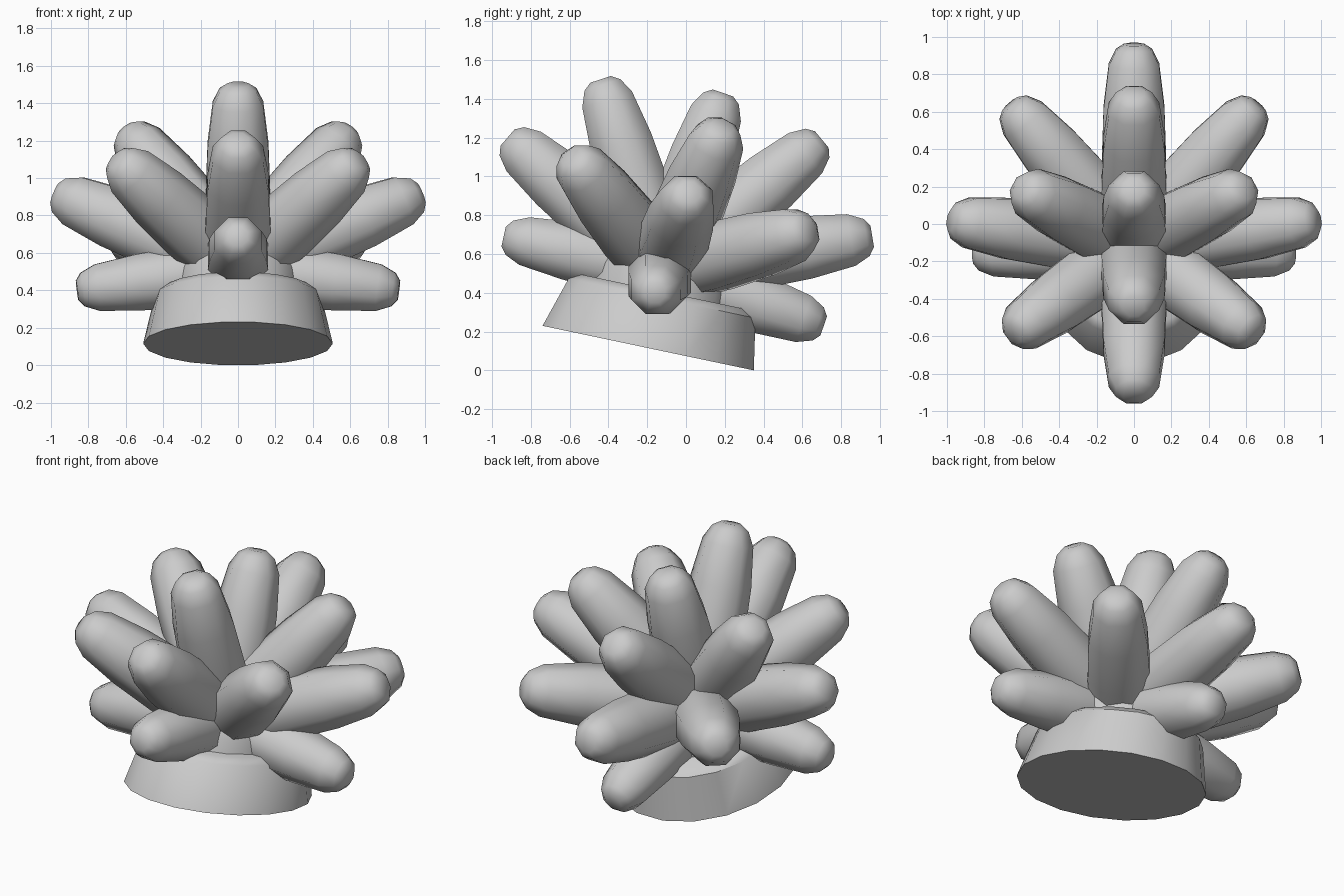
import bpy, bmesh, math
from mathutils import Vector, Matrix

if "Cube" in bpy.data.objects:
    bpy.data.objects.remove(bpy.data.objects["Cube"])


def lathe(name, rings, sides, matrix, phase=0.0, angle=40):
    """Closed stack of elliptical rings (x radius, y radius, y offset, z)."""
    bm = bmesh.new()
    loops = []
    for rx, ry, oy, z in rings:
        loop = []
        for i in range(sides):
            a = 2 * math.pi * (i + phase) / sides
            loop.append(bm.verts.new((rx * math.cos(a), oy + ry * math.sin(a), z)))
        loops.append(loop)
    for lo, hi in zip(loops, loops[1:]):
        for i in range(sides):
            j = (i + 1) % sides
            bm.faces.new((lo[i], lo[j], hi[j], hi[i]))
    bm.faces.new(loops[0][::-1])
    bm.faces.new(loops[-1])
    bm.transform(matrix)
    mesh = bpy.data.meshes.new(name)
    bm.to_mesh(mesh)
    bm.free()
    obj = bpy.data.objects.new(name, mesh)
    bpy.context.collection.objects.link(obj)
    bpy.ops.object.select_all(action='DESELECT')
    obj.select_set(True)
    bpy.context.view_layer.objects.active = obj
    bpy.ops.object.shade_smooth_by_angle(angle=math.radians(angle))
    return obj


# Tilted, tapered base with a small rounded rim
tilt = Matrix.Translation((0, -0.195, 0.115)) @ Matrix.Rotation(math.radians(-11.9), 4, 'X')
lathe("base", [(0.507, 0.565, 0, 0), (0.445, 0.50, 0.017, 0.265),
               (0.40, 0.455, 0.017, 0.30)], 18, tilt)

# Core mound that fills the space where the fingers meet the base
lathe("core", [(0.34, 0.37, 0, 0.28), (0.34, 0.36, 0, 0.38), (0.32, 0.33, 0, 0.48),
               (0.26, 0.26, 0, 0.60), (0.14, 0.14, 0, 0.68)], 14, tilt, angle=60)
CORE = Vector((0, -0.12, 0.51))


# Stubby eight-sided finger reaching from the core to its tip
def finger(name, tip, thick=1.0):
    axis = Vector(tip) - CORE
    length = axis.length
    profile = [(length, 0.17), (length * 0.62, 0.188), (0.34, 0.176),
               (0.11, 0.146), (0.03, 0.105), (0.0, 0.06)]
    rings = [(r * thick, r * thick, 0, length - d) for d, r in profile]
    rot = axis.to_track_quat('Z', 'Y').to_matrix().to_4x4()
    lathe(name, rings, 8, Matrix.Translation(CORE) @ rot, phase=0.5, angle=60)


# Fingers along the centre line
finger("front_crown_finger", (0, -0.44, 1.50))
finger("back_crown_finger", (0, 0.19, 1.43))
finger("front_upper_finger", (0, -0.92, 1.20))
finger("front_lower_finger", (0, -0.94, 0.69), 0.93)
finger("back_upper_finger", (0, 0.70, 1.19))
finger("back_middle_finger", (0, 0.96, 0.69))
finger("back_lower_finger", (0, 0.71, 0.23), 0.93)

# Mirrored side fingers
pairs = {
    "side_middle_finger": ((0.98, 0.02, 0.92), 1.0),
    "side_lower_finger": ((0.86, -0.16, 0.40), 0.93),
    "front_corner_finger": ((0.65, -0.59, 1.10), 1.0),
    "crown_side_finger": ((0.60, 0.19, 1.26), 1.0),
    "back_corner_finger": ((0.66, 0.64, 0.72), 1.0),
}
for name, ((x, y, z), thick) in pairs.items():
    for side, s in (("right", 1), ("left", -1)):
        finger(f"{name}_{side}", (s * x, y, z), thick)
